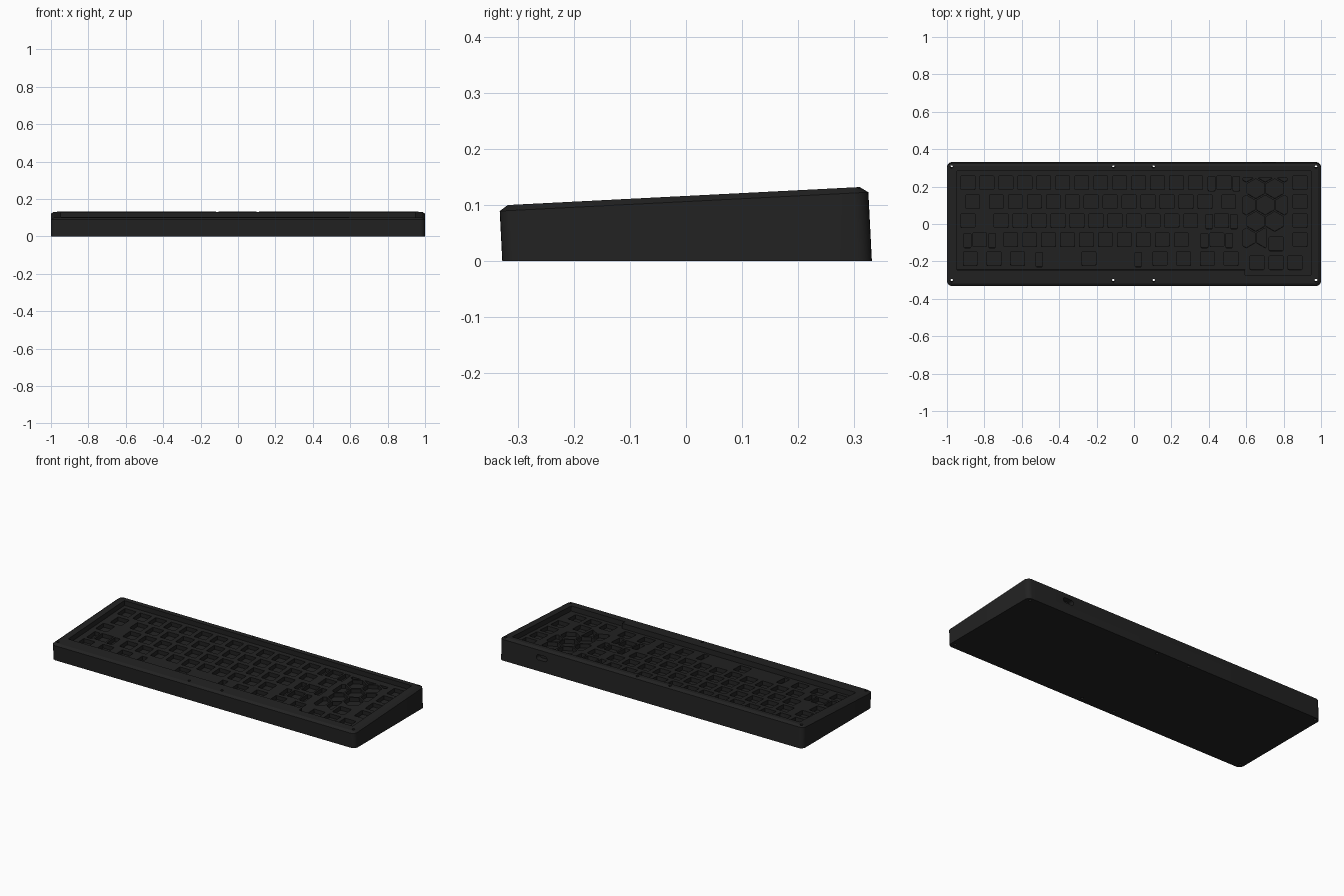
import bpy, bmesh, math

if "Cube" in bpy.data.objects:
    bpy.data.objects.remove(bpy.data.objects["Cube"])

SLOPE = 0.051      # tilt of the typing surface
MID_Z = 0.116      # top height at y = 0
U = 0.1014         # key pitch
HOLE = 0.0745      # switch opening
RECESS, POCKET = 0.03, 0.054

black = bpy.data.materials.new("charcoal black")
black.diffuse_color = (0.016, 0.016, 0.016, 1)
black.use_nodes = True
black.node_tree.nodes["Principled BSDF"].inputs["Base Color"].default_value = black.diffuse_color


def tilt(x, y, d=None):
    """Place a point at depth d below the sloped top; no depth means the ground."""
    top = MID_Z + SLOPE * y
    d = top if d is None else d
    return (x, y + SLOPE * d, top - d)


def rounded(cx, cy, w, h, r, n=6):
    pts = []
    for k, (sx, sy) in enumerate([(1, 1), (-1, 1), (-1, -1), (1, -1)]):
        for i in range(n + 1):
            a = math.pi / 2 * (k + i / n)
            pts.append((cx + sx * (w / 2 - r) + r * math.cos(a),
                        cy + sy * (h / 2 - r) + r * math.sin(a)))
    return pts


def ngon(cx, cy, r, n, start=0.0):
    return [(cx + r * math.cos(start + 2 * math.pi * i / n),
             cy + r * math.sin(start + 2 * math.pi * i / n)) for i in range(n)]


def clip(poly, axis, limit, sign):
    """Keep the part of a polygon where sign * (coordinate - limit) <= 0."""
    out = []
    for p, q in zip(poly, poly[1:] + poly[:1]):
        a, b = sign * (p[axis] - limit), sign * (q[axis] - limit)
        if a <= 0:
            out.append(p)
        if a * b < 0:
            t = a / (a - b)
            out.append((p[0] + t * (q[0] - p[0]), p[1] + t * (q[1] - p[1])))
    return out


def loft(bm, rings):
    """Closed solid through rings of equal length."""
    vs = [[bm.verts.new(p) for p in ring] for ring in rings]
    n = len(vs[0])
    bm.faces.new(vs[0])
    bm.faces.new(vs[-1][::-1])
    for a, b in zip(vs, vs[1:]):
        for i in range(n):
            j = (i + 1) % n
            bm.faces.new((a[i], a[j], b[j], b[i]))


def prism(bm, poly, d0, d1):
    loft(bm, [[tilt(x, y, d) for x, y in poly] for d in (d0, d1)])


def make(name, bm):
    bmesh.ops.recalc_face_normals(bm, faces=bm.faces[:])
    me = bpy.data.meshes.new(name)
    bm.to_mesh(me)
    bm.free()
    me.materials.append(black)
    ob = bpy.data.objects.new(name, me)
    bpy.context.collection.objects.link(ob)
    return ob


def cut(target, bm, name):
    cutter = make(name, bm)
    cutter.hide_render = True
    mod = target.modifiers.new(name, 'BOOLEAN')
    mod.operation, mod.solver, mod.object = 'DIFFERENCE', 'EXACT', cutter
    bpy.context.view_layer.objects.active = target
    bpy.ops.object.modifier_apply(modifier=name)
    bpy.data.objects.remove(cutter)


# wedge-shaped case with a chamfered top edge
bm = bmesh.new()
outer = rounded(0, -0.004, 2.0, 0.657, 0.028)
inner = rounded(0, -0.004, 1.97, 0.627, 0.016)
loft(bm, [[tilt(x, y) for x, y in outer],
          [tilt(x, y, 0.010) for x, y in outer],
          [tilt(x, y, 0) for x, y in inner]])
case = make("keyboard_case", bm)

# recess around the key field, stepped out at the arrow keys
bm = bmesh.new()
prism(bm, [(-0.947, -0.246), (0.594, -0.246), (0.594, -0.273), (0.947, -0.273),
           (0.947, 0.283), (-0.947, 0.283)], -0.03, RECESS)
cut(case, bm, "key_field_recess")

# all openings in the plate
bm = bmesh.new()


def opening(x, y, w=HOLE, h=HOLE):
    prism(bm, rounded(x, y, w, h, 0.004, 2), RECESS - 0.01, POCKET)


def stabilised(x, y, reach=0.066):
    opening(x, y)
    for s in (-1, 1):
        opening(x + s * reach, y - 0.005, 0.036, 0.078)


def col(i):
    return -0.888 + U * i


rows = [0.219 - U * i for i in range(5)]
singles = [
    [i for i in range(13)],
    [0.25] + [1.5 + i for i in range(12)] + [13.75],
    [0] + [1.75 + i for i in range(11)],
    [2.25 + i for i in range(10)],
    [0.125, 1.375, 2.625, 10.125, 11.375, 12.625, 13.875],
]
for y, cols in zip(rows, singles):
    for i in cols:
        opening(col(i), y)
# wide keys
for r, i in ((0, 13.5), (2, 13.375), (3, 0.625), (3, 13.125)):
    stabilised(col(i), rows[r])
stabilised(col(6.375), rows[4], 0.265)
# right column and arrow keys
for y in rows[:4]:
    opening(0.888, y)
for x, y in ((0.76, -0.108), (0.658, -0.209), (0.76, -0.209), (0.861, -0.209)):
    opening(x, y)

# honeycomb grille, trimmed to its panel
for r in range(-1, 4):
    y = 0.187 - r * U * 0.866
    for k in range(3):
        x = 0.651 + U * (k - (0.5 if r % 2 else 0))
        p = ngon(x, y, 0.053, 6, math.pi / 6)
        right = 0.705 if r == 3 else 0.818
        for axis, limit, sign in ((0, 0.582, -1), (0, right, 1),
                                  (1, 0.245, 1), (1, -0.13, -1)):
            p = clip(p, axis, limit, sign)
        if len(p) > 2:
            xs = [q[0] for q in p]
            if max(xs) - min(xs) > 0.02:
                prism(bm, p, RECESS - 0.01, POCKET)
cut(case, bm, "plate_openings")

# screw holes through the rim and the cable port at the back
bm = bmesh.new()
for y in (-0.302, 0.306):
    for x in (-0.975, -0.11, 0.105, 0.973):
        prism(bm, ngon(x, y, 0.008, 16), -0.03, 0.2)
port = rounded(0.722, 0.08, 0.07, 0.03, 0.0145)
loft(bm, [[(x, y, z) for x, z in port] for y in (0.295, 0.36)])
cut(case, bm, "screw_holes_and_port")

# smooth rounded corners, crisp edges
bpy.ops.object.select_all(action='DESELECT')
case.select_set(True)
bpy.context.view_layer.objects.active = case
bpy.ops.object.shade_smooth_by_angle(angle=math.radians(30))
